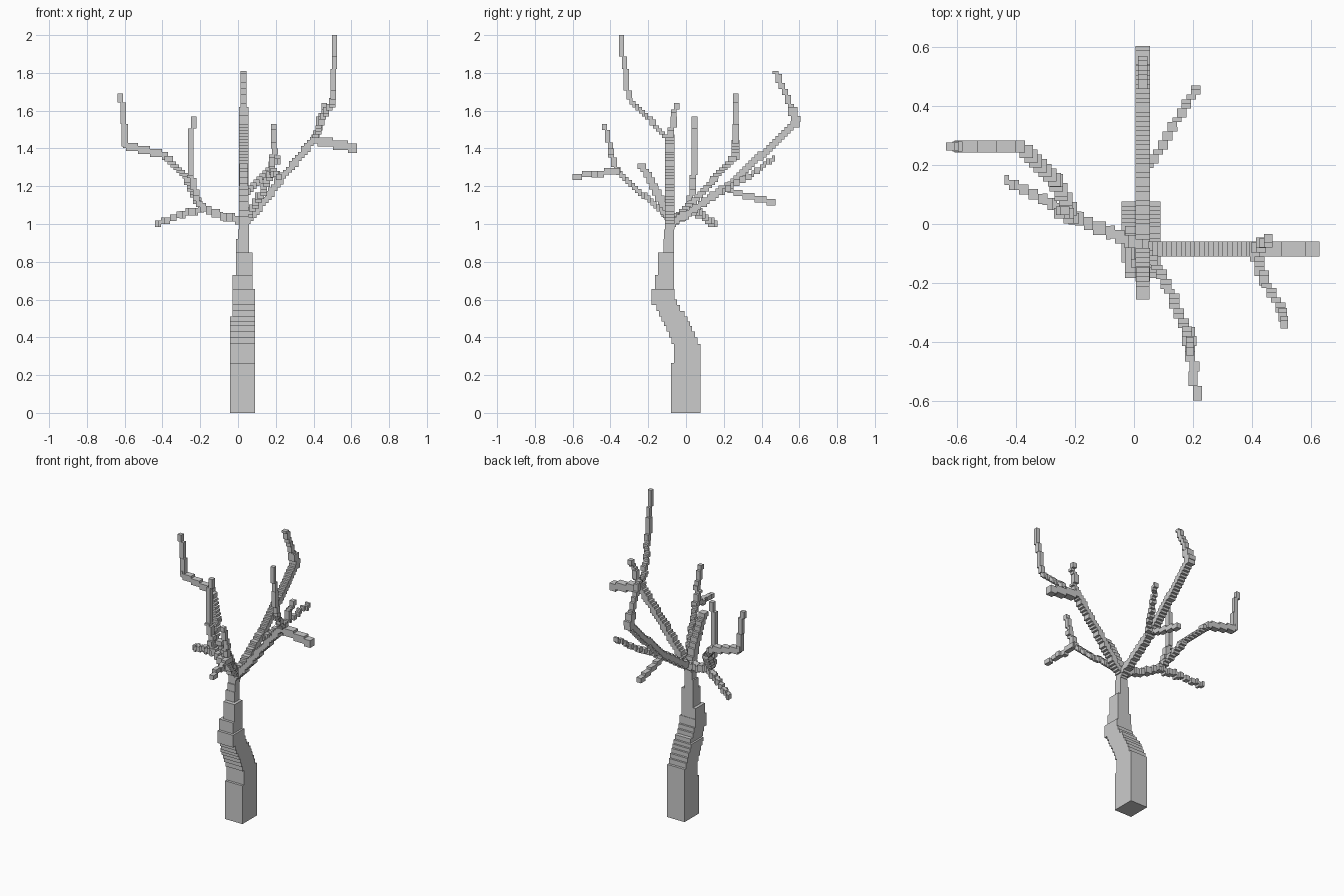
import bpy, bmesh
from mathutils import Vector, Matrix

STEP = 0.016


def add_box(bm, lo, hi):
    lo, hi = Vector(lo), Vector(hi)
    size = hi - lo
    m = Matrix.Translation((lo + hi) / 2) @ Matrix.Diagonal((size.x, size.y, size.z, 1))
    bmesh.ops.create_cube(bm, size=1, matrix=m)


def finish(bm, name):
    mesh = bpy.data.meshes.new(name)
    bm.to_mesh(mesh)
    bm.free()
    bpy.context.collection.objects.link(bpy.data.objects.new(name, mesh))


def branch(name, points, widths):
    """Blocky staircase along a path: slabs along each segment's main axis, equal runs merged."""
    bm = bmesh.new()
    for p, q, w in zip(points, points[1:], widths):
        p, q = Vector(p), Vector(q)
        d = q - p
        ax = max(range(3), key=lambda i: abs(d[i]))
        n = max(1, round(abs(d[ax]) / STEP))
        runs = []
        for i in range(n):
            mid = p + d * ((i + 0.5) / n)
            off = tuple(round((mid[k] - p[k]) / STEP) for k in range(3) if k != ax)
            if runs and runs[-1][0] == off:
                runs[-1][2] = i + 1
            else:
                runs.append([off, i, i + 1])
        for off, a, b in runs:
            lo, hi = [0] * 3, [0] * 3
            ends = sorted((p[ax] + d[ax] * a / n, p[ax] + d[ax] * b / n))
            lo[ax], hi[ax] = ends
            for k, o in zip([k for k in range(3) if k != ax], off):
                c = p[k] + o * STEP
                lo[k], hi[k] = c - w / 2, c + w / 2
            add_box(bm, lo, hi)
    finish(bm, name)


# Trunk: (z top, x min, x max, y min, y max)
trunk = [
    (0.265, -0.043, 0.09, -0.08, 0.077), (0.365, -0.043, 0.09, -0.063, 0.077),
    (0.40, -0.043, 0.09, -0.077, 0.06), (0.43, -0.043, 0.09, -0.09, 0.047),
    (0.46, -0.043, 0.09, -0.103, 0.033), (0.485, -0.043, 0.09, -0.117, 0.02),
    (0.51, -0.043, 0.09, -0.13, 0.007), (0.54, -0.03, 0.09, -0.143, -0.007),
    (0.57, -0.03, 0.09, -0.157, -0.033), (0.60, -0.03, 0.09, -0.183, -0.047),
    (0.655, -0.03, 0.09, -0.183, -0.06), (0.73, -0.03, 0.077, -0.165, -0.063),
    (0.85, -0.01, 0.077, -0.147, -0.063), (0.92, -0.01, 0.057, -0.12, -0.063),
    (0.97, 0.0, 0.057, -0.117, -0.063), (1.03, 0.005, 0.057, -0.11, -0.06),
]
bm = bmesh.new()
z = 0
for top, x0, x1, y0, y1 in trunk:
    add_box(bm, (x0, y0, z), (x1, y1, top))
    z = top
finish(bm, "trunk")

# Right limb and its twigs
branch("right_limb", [(0.04, -0.085, 1.0), (0.23, -0.085, 1.24), (0.41, -0.085, 1.46)], [0.05, 0.05])
branch("right_side_twig", [(0.39, -0.085, 1.45), (0.63, -0.085, 1.40)], [0.05])
branch("right_tall_twig", [(0.41, -0.095, 1.44), (0.45, -0.2, 1.57), (0.505, -0.30, 1.66),
                           (0.51, -0.325, 1.82), (0.512, -0.345, 2.0)], [0.034, 0.034, 0.03, 0.026])
branch("right_short_twig", [(0.415, -0.08, 1.45), (0.44, -0.065, 1.57), (0.465, -0.045, 1.64)],
       [0.035, 0.03])

# Back limb and its twigs
branch("back_limb", [(0.03, -0.07, 1.01), (0.03, 0.0, 1.05), (0.03, 0.22, 1.20), (0.03, 0.6, 1.55)],
       [0.05, 0.05, 0.05])
branch("back_tip", [(0.03, 0.58, 1.54), (0.03, 0.555, 1.62), (0.03, 0.475, 1.81)], [0.05, 0.032])
branch("back_side_twig", [(0.05, 0.19, 1.17), (0.13, 0.33, 1.25), (0.22, 0.47, 1.35)], [0.034, 0.032])
branch("back_low_twig", [(0.03, 0.22, 1.18), (0.03, 0.475, 1.11)], [0.034])

# Left limb and its twigs
branch("left_limb", [(0.03, -0.075, 1.02), (-0.08, -0.03, 1.04), (-0.20, 0.02, 1.09),
                     (-0.27, 0.15, 1.24), (-0.38, 0.26, 1.36)], [0.045] * 4)
branch("left_outer_twig", [(-0.37, 0.263, 1.36), (-0.61, 0.263, 1.42)], [0.042])
branch("left_outer_tip", [(-0.6, 0.263, 1.41), (-0.608, 0.263, 1.53), (-0.619, 0.263, 1.69)],
       [0.034, 0.028])
branch("left_upright_twig", [(-0.205, 0.02, 1.09), (-0.25, 0.045, 1.26), (-0.24, 0.053, 1.57)],
       [0.036, 0.03])
branch("left_low_twig", [(-0.18, 0.02, 1.08), (-0.31, 0.085, 1.05), (-0.44, 0.145, 0.995)],
       [0.04, 0.034])

# Front limb and its twigs
branch("front_limb", [(0.045, -0.09, 1.02), (0.12, -0.22, 1.15), (0.18, -0.37, 1.29)], [0.038, 0.036])
branch("front_upright_twig", [(0.18, -0.365, 1.27), (0.19, -0.40, 1.40), (0.19, -0.43, 1.53)],
       [0.034, 0.028])
branch("front_low_twig", [(0.19, -0.35, 1.28), (0.2, -0.50, 1.265), (0.215, -0.60, 1.25)],
       [0.034, 0.03])
branch("front_short_limb", [(0.03, -0.09, 1.02), (0.03, -0.17, 1.2), (0.03, -0.24, 1.32)],
       [0.05, 0.046])
